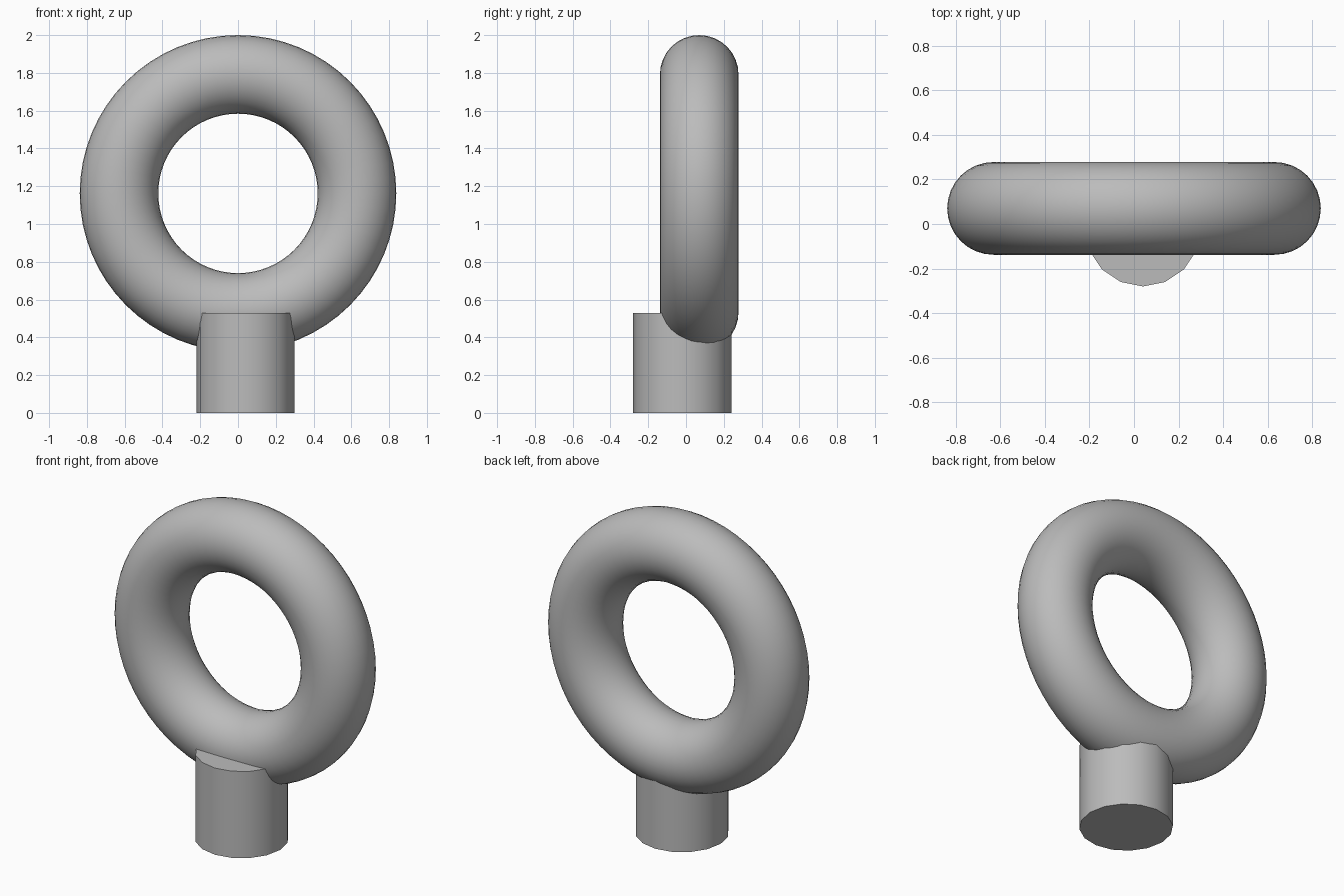
import bpy

cube = bpy.data.objects.get("Cube")
if cube:
    bpy.data.objects.remove(cube, do_unlink=True)

# Plain grey metal
grey = bpy.data.materials.new("grey_metal")
grey.use_nodes = True
colour = (0.5, 0.5, 0.5, 1)
grey.diffuse_color = colour
grey.node_tree.nodes["Principled BSDF"].inputs["Base Color"].default_value = colour


def finish(name):
    """Name the new object, colour it and smooth its rounded surface."""
    part = bpy.context.object
    part.name = name
    part.data.materials.append(grey)
    bpy.ops.object.shade_smooth_by_angle()
    return part


# Upright ring, facing the front
bpy.ops.mesh.primitive_torus_add(
    major_segments=64, minor_segments=32, major_radius=0.63, minor_radius=0.208,
    location=(0, 0.07, 1.162), rotation=(1.5708, 0, 0))
finish("ring")

# Short shank, set slightly off-centre under the ring
bpy.ops.mesh.primitive_cylinder_add(
    vertices=16, radius=0.26, depth=0.53, location=(0.04, -0.02, 0.265))
finish("shank")
